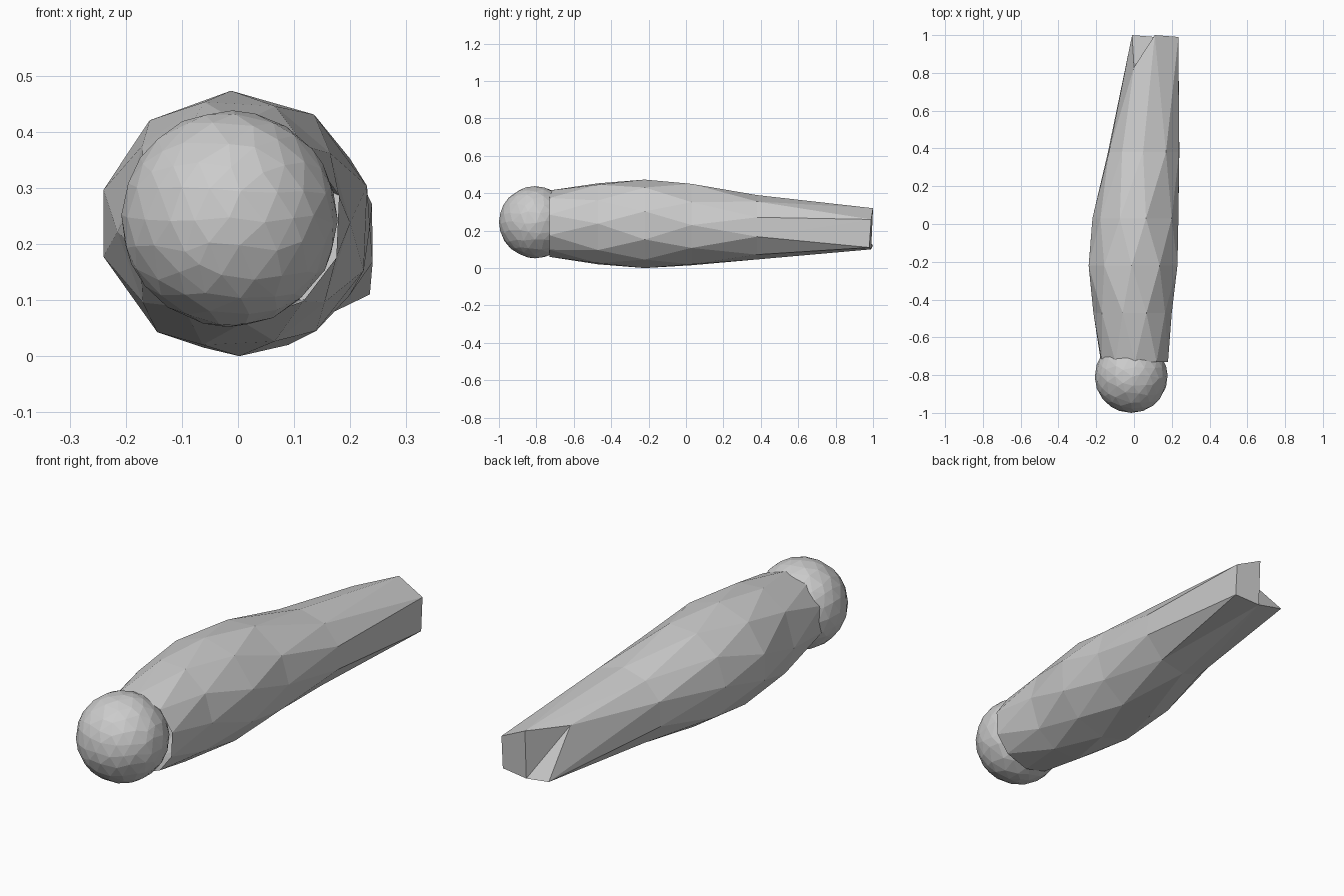
import bpy, bmesh, math, random
from mathutils import Vector

if "Cube" in bpy.data.objects:
    bpy.data.objects.remove(bpy.data.objects["Cube"])

random.seed(4)
SIDES = 10


def make_object(name, bm):
    bmesh.ops.recalc_face_normals(bm, faces=bm.faces)
    mesh = bpy.data.meshes.new(name)
    bm.to_mesh(mesh)
    bm.free()
    obj = bpy.data.objects.new(name, mesh)
    bpy.context.collection.objects.link(obj)
    return obj


def fit(values, low, high):
    a, b = min(values), max(values)
    return [low + (v - a) / (b - a) * (high - low) for v in values]


def ring(bm, y, x0, x1, z0, z1, phase):
    """Irregular polygon stretched to the given limits."""
    angles = [math.tau * (i + phase + random.uniform(-.12, .12)) / SIDES
              for i in range(SIDES)]
    xs = fit([math.cos(a) for a in angles], x0, x1)
    zs = fit([math.sin(a) for a in angles], z0, z1)
    return [bm.verts.new((x, y, z)) for x, z in zip(xs, zs)]


def stitch(bm, a, b):
    """Triangle strip between two loops, always taking the shorter diagonal."""
    def flat(loop):
        xs = fit([v.co.x for v in loop], -1, 1)
        zs = fit([v.co.z for v in loop], -1, 1)
        return [Vector(p).normalized() for p in zip(xs, zs)]
    fa, fb = flat(a), flat(b)
    start = min(range(len(b)), key=lambda k: (fa[0] - fb[k]).length)
    b, fb = b[start:] + b[:start], fb[start:] + fb[:start]
    na, nb, i, j = len(a), len(b), 0, 0
    while i < na or j < nb:
        step_a = (fa[(i + 1) % na] - fb[j % nb]).length if i < na else 9
        step_b = (fa[i % na] - fb[(j + 1) % nb]).length if j < nb else 9
        p, q = a[i % na], b[j % nb]
        if step_a <= step_b:
            i += 1
            bm.faces.new((p, a[i % na], q))
        else:
            j += 1
            bm.faces.new((p, b[j % nb], q))


# Tapering body: y, left, right, bottom, top, polygon phase
sections = [
    (-.73, -.175, .18, .06, .415, .5),
    (-.47, -.215, .20, .02, .453, .0),
    (-.22, -.24, .23, .0, .473, .5),
    (.03, -.22, .235, .015, .45, .0),
    (.38, -.138, .24, .046, .39, .5),
]
bm = bmesh.new()
loops = [ring(bm, *s) for s in sections]

# Notched far end
right_top, top, notch, left_low, low, right_low = end = [bm.verts.new(p) for p in (
    (.235, .99, .26), (.11, 1, .32), (.0, .83, .31),
    (-.01, 1, .12), (.11, .99, .10), (.235, .98, .11))]
loops.append(end)
for a, b in zip(loops, loops[1:]):
    stitch(bm, a, b)
bm.faces.new((right_top, top, low, right_low))
bm.faces.new((top, notch, low))
bm.faces.new((notch, left_low, low))
make_object("tapered_body", bm)

# Faceted ball in the open front end
bm = bmesh.new()
bmesh.ops.create_icosphere(bm, subdivisions=3, radius=.193)
for v in bm.verts:
    jitter = Vector([random.uniform(-.01, .01) for _ in range(3)])
    v.co = (v.co + jitter).normalized() * .193 + Vector((-.015, -.807, .245))
make_object("ball_end", bm)
